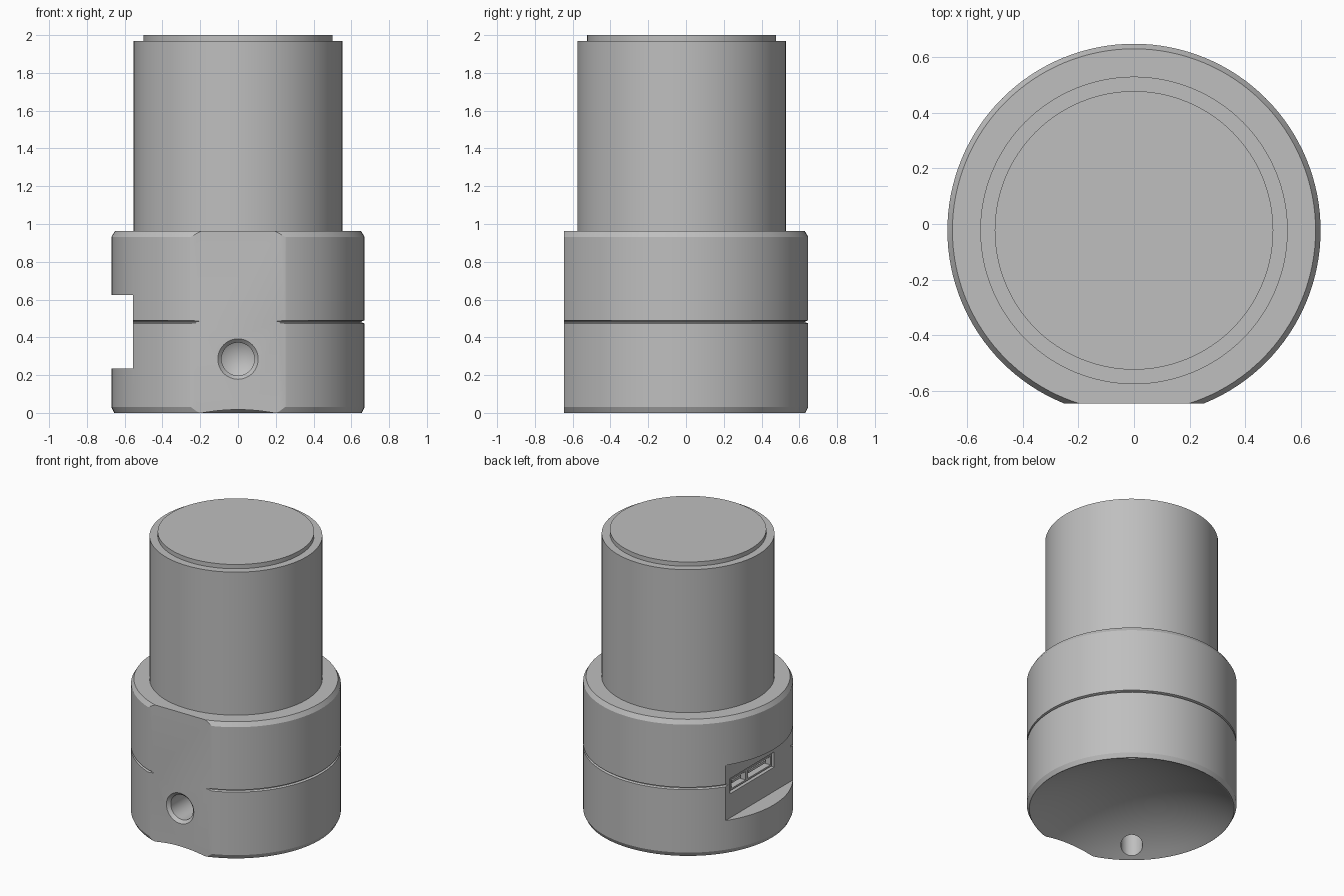
import bpy, bmesh, math
from mathutils import Matrix, Vector

if "Cube" in bpy.data.objects:
    bpy.data.objects.remove(bpy.data.objects["Cube"])

CY = -0.023          # axis of the round parts
SEG = 128

grey = bpy.data.materials.new("machined_grey")
grey.use_nodes = True
grey.diffuse_color = (0.52, 0.52, 0.52, 1)
grey.node_tree.nodes["Principled BSDF"].inputs["Base Color"].default_value = (0.52, 0.52, 0.52, 1)


def make(name, bm):
    bmesh.ops.recalc_face_normals(bm, faces=bm.faces)
    mesh = bpy.data.meshes.new(name)
    bm.to_mesh(mesh)
    bm.free()
    mesh.materials.append(grey)
    obj = bpy.data.objects.new(name, mesh)
    bpy.context.collection.objects.link(obj)
    return obj


def lathe(name, profile, loc=(0, CY, 0), turn=Matrix(), seg=SEG):
    """Spin (radius, height) points around the z axis, then place the solid."""
    bm = bmesh.new()
    verts = [bm.verts.new((r, 0, z)) for r, z in profile]
    edges = [bm.edges.new(pair) for pair in zip(verts, verts[1:])]
    bmesh.ops.spin(bm, geom=verts + edges, cent=(0, 0, 0), axis=(0, 0, 1),
                   angle=math.tau, steps=seg)
    bmesh.ops.remove_doubles(bm, verts=bm.verts, dist=1e-5)
    bm.transform(Matrix.Translation(loc) @ turn)
    return make(name, bm)


def box(name, low, high):
    low, high = Vector(low), Vector(high)
    bm = bmesh.new()
    bmesh.ops.create_cube(bm, size=1)
    bm.transform(Matrix.Translation((low + high) / 2) @ Matrix.Diagonal((*(high - low), 1)))
    return make(name, bm)


def cut(obj, cutter):
    cutter.hide_render = True
    mod = obj.modifiers.new("cut", "BOOLEAN")
    mod.operation, mod.solver, mod.object = "DIFFERENCE", "EXACT", cutter
    bpy.context.view_layer.objects.active = obj
    bpy.ops.object.modifier_apply(modifier=mod.name)
    bpy.data.objects.remove(cutter)


def smooth(obj):
    bpy.ops.object.select_all(action="DESELECT")
    obj.select_set(True)
    bpy.context.view_layer.objects.active = obj
    bpy.ops.object.shade_smooth_by_angle(angle=math.radians(25))


# Base collar: spherical dish underneath, chamfered rims, thin V groove
R, RIM, DISH = 0.67, 0.65, 1.19
drop = math.sqrt(DISH ** 2 - RIM ** 2)
dish = [(RIM * i / 16, math.sqrt(DISH ** 2 - (RIM * i / 16) ** 2) - drop) for i in range(17)]
base = lathe("base_collar", dish + [
    (0.655, 0), (R, 0.03), (R, 0.474), (0.655, 0.479), (0.655, 0.485),
    (R, 0.49), (R, 0.932), (0.652, 0.962), (0, 0.962)])

# Front flat and side notch
cut(base, box("flat_cutter", (-1, -1, -1), (1, -0.645, 1.5)))
cut(base, box("notch_cutter", (-1, -1, 0.235), (-0.555, 1, 0.625)))

# Countersunk blind hole in the front, with a drill point
cut(base, lathe("front_hole_cutter",
                [(0, -0.1), (0.107, -0.1), (0.107, 0), (0.087, 0.02), (0.087, 0.3), (0, 0.35)],
                (0, -0.645, 0.285), Matrix.Rotation(-math.pi / 2, 4, "X"), 48))

# Pair of opposite holes in the dish
for side in (-1, 1):
    cut(base, lathe("dish_hole_cutter", [(0, -0.1), (0.07, -0.1), (0.07, 0.26), (0, 0.3)],
                    (side * 0.357, CY + side * 0.425, 0), seg=40))

# Socket recess in the notch wall
Y0, Y1, Z0, Z1 = -0.19, 0.3, 0.405, 0.512
cut(base, box("socket_cutter", (-0.7, Y0, Z0), (-0.38, Y1, Z1)))
smooth(base)

# Connector shell with a wide and a narrow opening, each holding a tongue
shell = box("connector_shell", (-0.545, Y0 + 0.015, Z0 + 0.012), (-0.385, Y1 - 0.015, Z1 - 0.012))
for name, a, b in (("wide", Y0 + 0.028, 0.09), ("narrow", 0.115, Y1 - 0.028)):
    cut(shell, box("opening_cutter", (-0.6, a, Z0 + 0.024), (-0.42, b, Z1 - 0.024)))
    box(name + "_tongue", (-0.53, a + 0.03, 0.452), (-0.41, b - 0.03, 0.47))

# Upper barrel with a raised end face
barrel = lathe("barrel", [(0, 0.9), (0.552, 0.9), (0.552, 1.97),
                          (0.5, 1.97), (0.5, 2.0), (0, 2.0)])
smooth(barrel)
